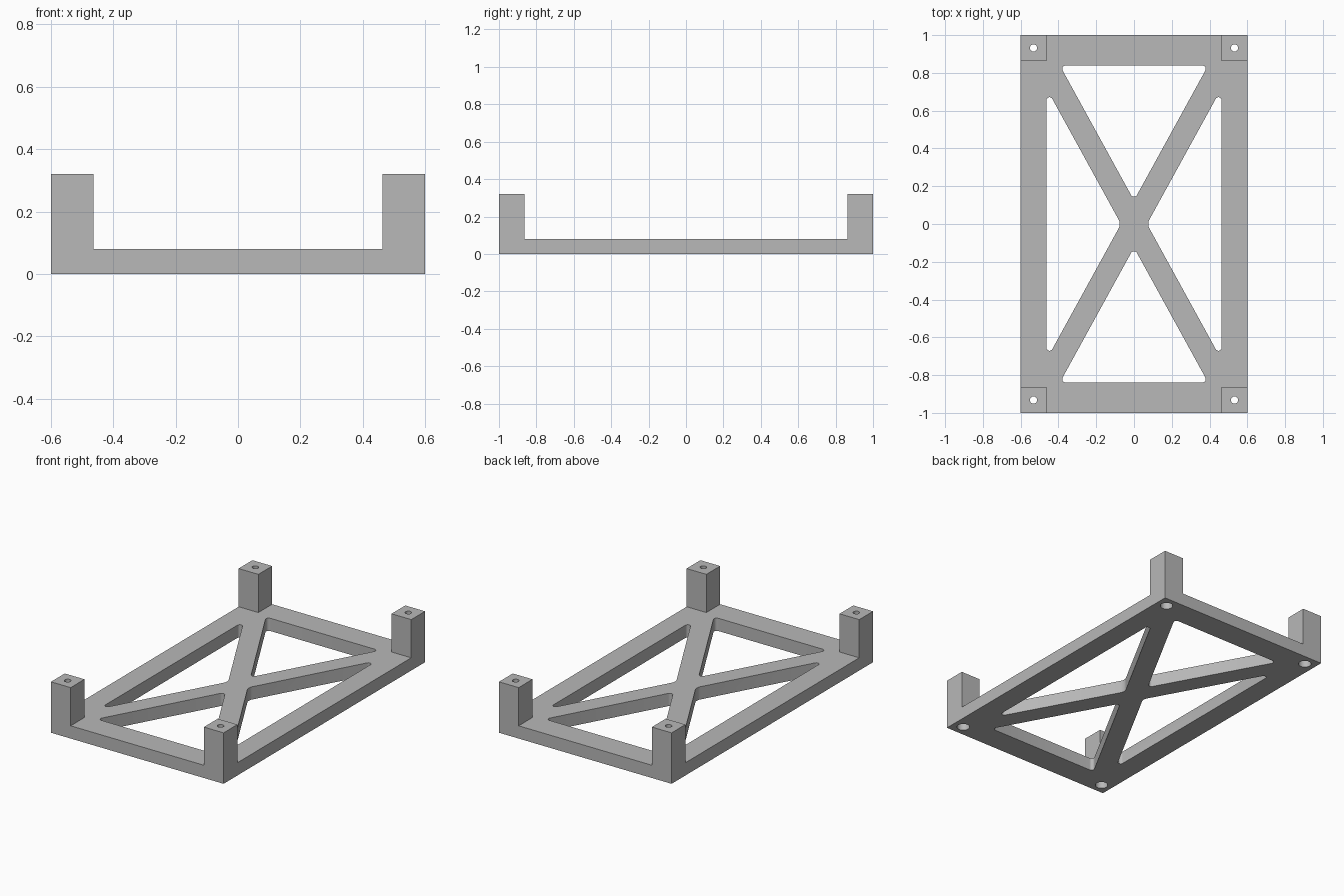
import bpy, bmesh, math
from mathutils import Vector

if "Cube" in bpy.data.objects:
    bpy.data.objects.remove(bpy.data.objects["Cube"])

HX, HY = 0.60, 1.00        # half footprint
BASE_Z, POST_Z = 0.08, 0.32
POST = 0.137               # post and rail width
SLOPE, OFFSET = 1.82, 0.125  # edges of the diagonal braces: y = SLOPE * x +/- OFFSET


def prism(name, points, z0, z1):
    """Closed vertical prism from a counter-clockwise outline."""
    bm = bmesh.new()
    face = bm.faces.new([bm.verts.new((x, y, z0)) for x, y in points])
    geom = bmesh.ops.extrude_face_region(bm, geom=[face])["geom"]
    for v in geom:
        if isinstance(v, bmesh.types.BMVert):
            v.co.z = z1
    bmesh.ops.recalc_face_normals(bm, faces=bm.faces)
    mesh = bpy.data.meshes.new(name)
    bm.to_mesh(mesh)
    bm.free()
    obj = bpy.data.objects.new(name, mesh)
    bpy.context.collection.objects.link(obj)
    return obj


def rect(hx, hy):
    return [(-hx, -hy), (hx, -hy), (hx, hy), (-hx, hy)]


def circle(cx, cy, r, n=32):
    return [(cx + r * math.cos(2 * math.pi * i / n),
             cy + r * math.sin(2 * math.pi * i / n)) for i in range(n)]


def rounded(corners, radii, steps=7):
    """Outline with each corner replaced by a tangent arc."""
    out = []
    count = len(corners)
    for i, r in enumerate(radii):
        p = Vector(corners[i])
        a = (Vector(corners[i - 1]) - p).normalized()
        b = (Vector(corners[(i + 1) % count]) - p).normalized()
        half = a.angle(b) / 2
        c = p + (a + b).normalized() * (r / math.sin(half))
        start = p + a * (r / math.tan(half)) - c
        end = p + b * (r / math.tan(half)) - c
        a0 = math.atan2(start.y, start.x)
        sweep = math.atan2(end.y, end.x) - a0
        sweep = (sweep + math.pi) % (2 * math.pi) - math.pi
        for k in range(steps + 1):
            t = a0 + sweep * k / steps
            out.append((c.x + r * math.cos(t), c.y + r * math.sin(t)))
    return out


def cut(body, cutter):
    mod = body.modifiers.new("cut", 'BOOLEAN')
    mod.operation = 'DIFFERENCE'
    mod.solver = 'EXACT'
    mod.object = cutter
    bpy.context.view_layer.objects.active = body
    bpy.ops.object.modifier_apply(modifier=mod.name)
    bpy.data.objects.remove(cutter)


# Solid block, cleared above the base so four corner posts remain
frame = prism("braced_frame", rect(HX, HY), 0, POST_Z)
cut(frame, prism("clear_lengthwise", rect(HX - POST, HY + 0.1), BASE_Z, POST_Z + 0.1))
cut(frame, prism("clear_crosswise", rect(HX + 0.1, HY - POST), BASE_Z, POST_Z + 0.1))

# Triangular windows that leave the rails and the X brace
end_y, side_x = 0.839, HX - POST
end_x = (end_y - OFFSET) / SLOPE
side_y = SLOPE * side_x - OFFSET
for s in (1, -1):
    end_win = rounded([(0, s * OFFSET), (s * end_x, s * end_y), (-s * end_x, s * end_y)],
                      [0.018, 0.018, 0.018])
    side_win = rounded([(s * OFFSET / SLOPE, 0), (s * side_x, -s * side_y), (s * side_x, s * side_y)],
                       [0.05, 0.016, 0.016])
    cut(frame, prism("end_window", end_win, -0.1, 0.2))
    cut(frame, prism("side_window", side_win, -0.1, 0.2))

# Screw holes through the posts, with wider bores from below
for sx in (1, -1):
    for sy in (1, -1):
        x, y = sx * 0.532, sy * 0.932
        cut(frame, prism("screw_bore", circle(x, y, 0.037), -0.1, 0.22))
        cut(frame, prism("screw_hole", circle(x, y, 0.019), 0.1, POST_Z + 0.1))

# Single grey finish
grey = bpy.data.materials.new("grey")
grey.diffuse_color = (0.48, 0.48, 0.48, 1)
grey.use_nodes = True
grey.node_tree.nodes["Principled BSDF"].inputs["Base Color"].default_value = grey.diffuse_color
frame.data.materials.clear()
frame.data.materials.append(grey)

bpy.ops.object.select_all(action='DESELECT')
frame.select_set(True)
bpy.context.view_layer.objects.active = frame
bpy.ops.object.shade_smooth_by_angle(angle=math.radians(30))
